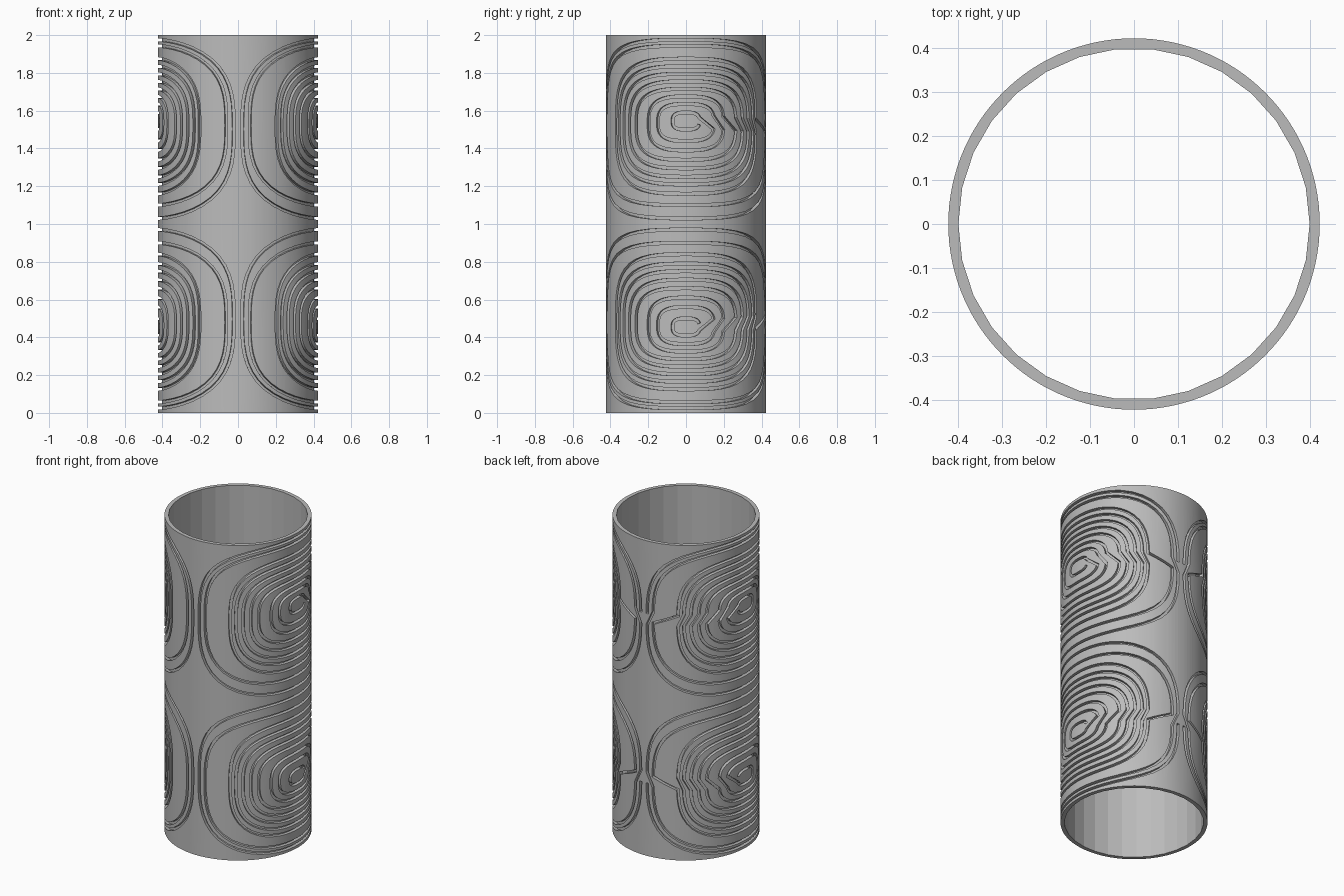
import bpy, bmesh, math

cube = bpy.data.objects.get("Cube")
if cube:
    bpy.data.objects.remove(cube, do_unlink=True)

HEIGHT = 2.0
OUTER, INNER = 0.423, 0.4
FLOOR, CLEAR = 0.4025, 0.44      # groove floor and cutter top radii
HALF_GROOVE = 0.008

grey = bpy.data.materials.new("plain_grey")
grey.use_nodes = True
grey.diffuse_color = (0.5, 0.5, 0.5, 1)
bsdf = next(n for n in grey.node_tree.nodes if n.type == 'BSDF_PRINCIPLED')
bsdf.inputs["Base Color"].default_value = grey.diffuse_color


def make_object(name, bm):
    bmesh.ops.recalc_face_normals(bm, faces=bm.faces[:])
    mesh = bpy.data.meshes.new(name)
    bm.to_mesh(mesh)
    bm.free()
    mesh.materials.append(grey)
    obj = bpy.data.objects.new(name, mesh)
    bpy.context.collection.objects.link(obj)
    return obj


def circle(bm, radius, z, sides):
    return [bm.verts.new((radius * math.cos(math.tau * i / sides),
                          radius * math.sin(math.tau * i / sides), z))
            for i in range(sides)]


# Tube: fine outer wall, faceted bore, ring-shaped ends
def build_tube(outer_sides=120, bore_sides=30):
    bm = bmesh.new()
    ratio = outer_sides // bore_sides
    ends = [(circle(bm, OUTER, z, outer_sides), circle(bm, INNER, z, bore_sides))
            for z in (0, HEIGHT)]
    (out_low, in_low), (out_top, in_top) = ends
    for low, top in ((out_low, out_top), (in_low, in_top)):
        for i in range(len(low)):
            j = (i + 1) % len(low)
            bm.faces.new((low[i], low[j], top[j], top[i]))
    for out, bore in ends:
        for i in range(bore_sides):
            arc = [out[(i * ratio + k) % outer_sides] for k in range(ratio + 1)]
            bm.faces.new(arc + [bore[(i + 1) % bore_sides], bore[i]])
    return make_object("grooved_tube", bm)


# Spiral path: half width along the wall, top height and bottom height per turn
TURNS = [(0.642, 1.975, 1.03), (0.602, 1.943, 1.10), (0.452, 1.875, 1.16),
         (0.418, 1.835, 1.21), (0.377, 1.795, 1.25), (0.332, 1.755, 1.295),
         (0.285, 1.715, 1.34), (0.207, 1.675, 1.39), (0.152, 1.635, 1.44),
         (0.072, 1.59, 1.50)]


def spiral_path(steps=64, power=3.0):
    path = []
    for width, top, bottom in TURNS:
        mid, half = (top + bottom) / 2, (top - bottom) / 2
        start = min(0.035, 0.4 * half) / half
        for k in range(steps + 1):
            a = start + (math.tau - 2 * start) * k / steps
            c, s = math.cos(a), math.sin(a)
            r = (abs(c) ** power + abs(s) ** power) ** (-1 / power)
            path.append((width * r * c, mid + half * r * s))
    return path


def strip_edges(path):
    """Mitred left and right borders of the flat groove strip."""
    borders = []
    for i, (u, z) in enumerate(path):
        normals = []
        for p, q in ((i - 1, i), (i, i + 1)):
            if p >= 0 and q < len(path):
                du, dz = path[q][0] - path[p][0], path[q][1] - path[p][1]
                d = math.hypot(du, dz)
                normals.append((-dz / d, du / d))
        nu = sum(n[0] for n in normals) / len(normals)
        nz = sum(n[1] for n in normals) / len(normals)
        scale = HALF_GROOVE / max(nu * nu + nz * nz, 0.4)
        borders.append(((u + nu * scale, z + nz * scale),
                        (u - nu * scale, z - nz * scale)))
    return borders


# Groove cutter: the strip wrapped round the wall, mirrored to both sides and both halves
def build_cutter():
    bm = bmesh.new()
    borders = strip_edges(spiral_path())

    def wrap(point, radius, side, flip):
        a = point[0] / OUTER
        z = HEIGHT - point[1] if flip else point[1]
        return bm.verts.new((side * radius * math.cos(a), radius * math.sin(a), z))

    for side in (1, -1):
        for flip in (False, True):
            sections = [[wrap(l, FLOOR, side, flip), wrap(r, FLOOR, side, flip),
                         wrap(r, CLEAR, side, flip), wrap(l, CLEAR, side, flip)]
                        for l, r in borders]
            for a, b in zip(sections, sections[1:]):
                for k in range(4):
                    m = (k + 1) % 4
                    bm.faces.new((a[k], a[m], b[m], b[k]))
            bm.faces.new(sections[0])
            bm.faces.new(sections[-1])
    return make_object("groove_cutter", bm)


tube = build_tube()
cutter = build_cutter()
cutter.hide_render = True

cut = tube.modifiers.new("grooves", 'BOOLEAN')
cut.operation = 'DIFFERENCE'
cut.solver = 'EXACT'
cut.object = cutter

bpy.ops.object.select_all(action='DESELECT')
tube.select_set(True)
bpy.context.view_layer.objects.active = tube
bpy.ops.object.modifier_apply(modifier=cut.name)
bpy.data.objects.remove(cutter, do_unlink=True)

# Smooth the outer wall, keep the bore facets and groove edges crisp
bpy.ops.object.shade_smooth_by_angle(angle=math.radians(8))
